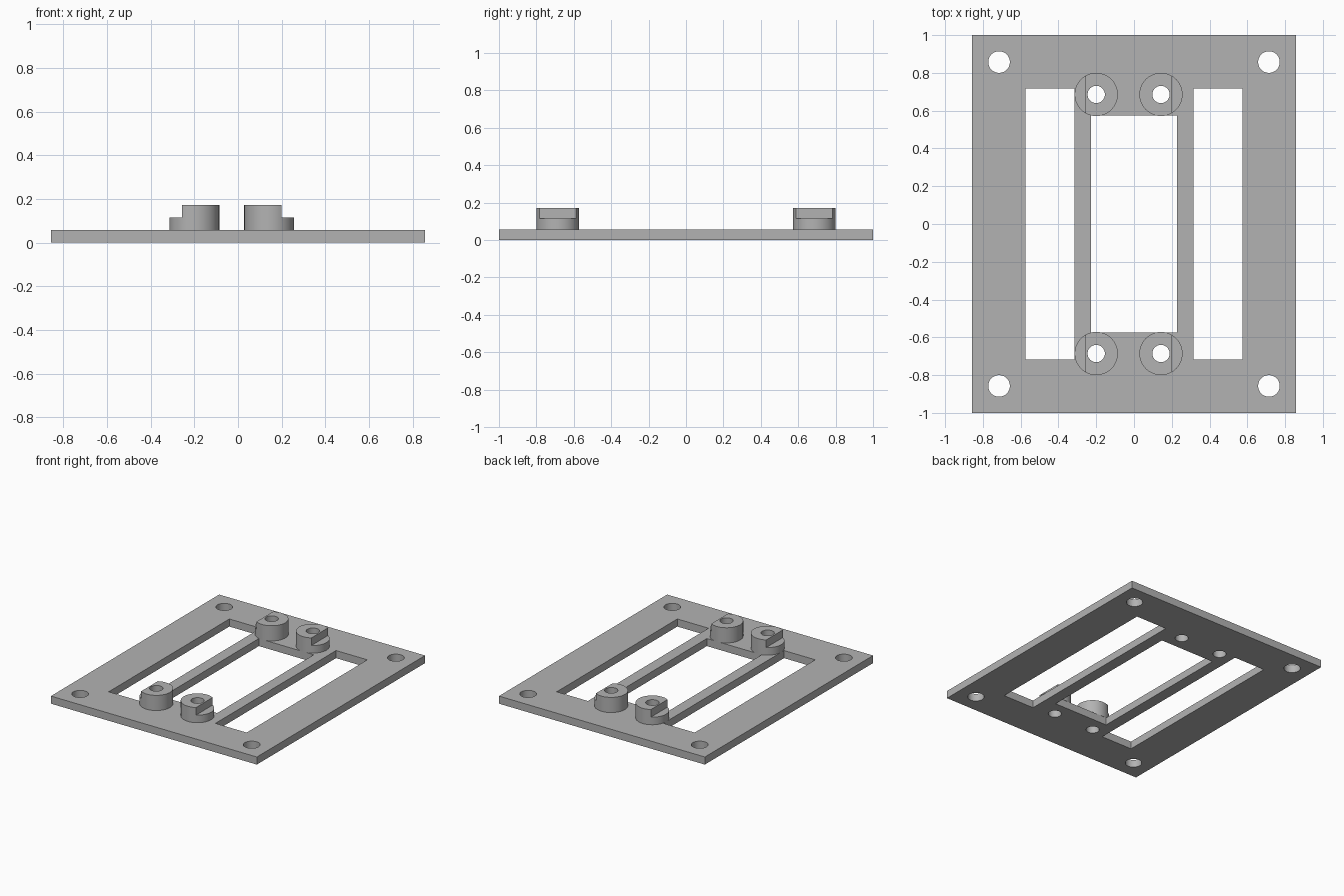
import bpy

old = bpy.data.objects.get("Cube")
if old:
    bpy.data.objects.remove(old, do_unlink=True)

U = 1 / 35            # design unit
THICK = 2 * U         # plate thickness
STEP, TOP = 4 * U, 6 * U

grey = bpy.data.materials.new("light grey")
grey.use_nodes = True
colour = (0.45, 0.45, 0.45, 1)
grey.diffuse_color = colour
grey.node_tree.nodes["Principled BSDF"].inputs["Base Color"].default_value = colour


def box(name, x0, x1, y0, y1, z0, z1):
    bpy.ops.mesh.primitive_cube_add(size=1, location=((x0 + x1) / 2, (y0 + y1) / 2, (z0 + z1) / 2))
    ob = bpy.context.object
    ob.name = name
    ob.scale = (x1 - x0, y1 - y0, z1 - z0)
    bpy.ops.object.transform_apply(location=True, rotation=False, scale=True)
    return ob


def cylinder(name, x, y, radius, z0, z1):
    bpy.ops.mesh.primitive_cylinder_add(vertices=64, radius=radius, depth=z1 - z0,
                                        location=(x, y, (z0 + z1) / 2))
    ob = bpy.context.object
    ob.name = name
    bpy.ops.object.transform_apply(location=True, rotation=False, scale=True)
    return ob


def cut(part, cutters):
    bpy.context.view_layer.objects.active = part
    for c in cutters:
        c.hide_render = True
        mod = part.modifiers.new("cut", 'BOOLEAN')
        mod.operation = 'DIFFERENCE'
        mod.solver = 'EXACT'
        mod.object = c
        bpy.ops.object.modifier_apply(modifier=mod.name)
        bpy.data.objects.remove(c, do_unlink=True)


def finish(part):
    part.data.materials.clear()
    part.data.materials.append(grey)
    bpy.ops.object.select_all(action='DESELECT')
    part.select_set(True)
    bpy.context.view_layer.objects.active = part
    bpy.ops.object.shade_smooth_by_angle()


BOSSES = [("right", -7 * U, -1), ("left", 5 * U, 1)]
ENDS = [("front", -1), ("back", 1)]
BOSS_Y = 24 * U

# Base plate with three windows, corner holes and screw holes
plate = box("base_plate", -30 * U, 30 * U, -35 * U, 35 * U, 0, THICK)
holes = [box("centre_window", -8 * U, 8 * U, -20.1 * U, 20.1 * U, -1, 1)]
for s in (-1, 1):
    inner, outer = sorted((s * 11 * U, s * 20.1 * U))
    holes.append(box("side_window", inner, outer, -25.1 * U, 25.1 * U, -1, 1))
    for t in (-1, 1):
        holes.append(cylinder("corner_hole", s * 25 * U, t * 30 * U, 2 * U, -1, 1))
for _, x, _ in BOSSES:
    for _, t in ENDS:
        holes.append(cylinder("screw_hole", x, t * BOSS_Y, 1.6 * U, -1, 1))
cut(plate, holes)
finish(plate)

# Stepped bosses, each with a screw hole and a ledge on its outer side
for side, x, s in BOSSES:
    for end, t in ENDS:
        boss = cylinder(f"{end}_{side}_boss", x, t * BOSS_Y, 4 * U, THICK, TOP)
        a, b = sorted((x + s * 2 * U, x + s * 6 * U))
        y = t * BOSS_Y
        cut(boss, [cylinder("screw_hole", x, y, 1.6 * U, -1, 1),
                   box("ledge", a, b, y - 6 * U, y + 6 * U, STEP, 1)])
        finish(boss)
